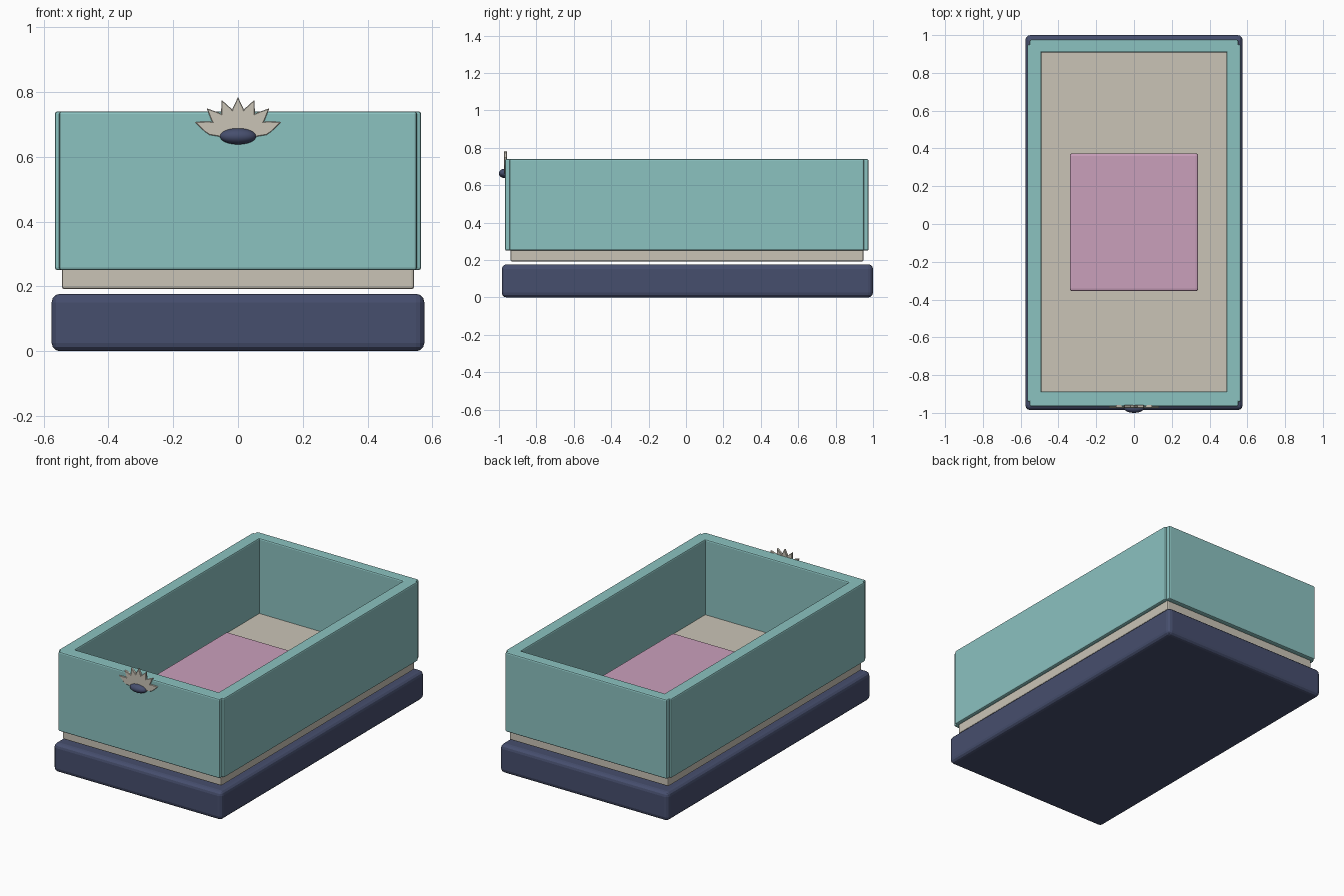
import bpy, bmesh, math
from mathutils import Matrix, Vector

cube = bpy.data.objects.get("Cube")
if cube:
    bpy.data.objects.remove(cube, do_unlink=True)


def material(name, color):
    m = bpy.data.materials.new(name)
    m.use_nodes = True
    m.diffuse_color = (*color, 1)
    m.node_tree.nodes["Principled BSDF"].inputs["Base Color"].default_value = (*color, 1)
    return m


TEAL = material("teal", (0.26, 0.54, 0.53))
CREAM = material("cream", (0.59, 0.55, 0.47))
NAVY = material("navy", (0.062, 0.077, 0.155))
PINK = material("pink", (0.59, 0.35, 0.50))


def add_object(name, bm, mat):
    bmesh.ops.recalc_face_normals(bm, faces=bm.faces)
    mesh = bpy.data.meshes.new(name)
    bm.to_mesh(mesh)
    bm.free()
    mesh.materials.append(mat)
    ob = bpy.data.objects.new(name, mesh)
    bpy.context.collection.objects.link(ob)
    return ob


def box(name, low, high, mat, bevel, segments=2):
    """Bevelled box between two opposite corners."""
    low, high = Vector(low), Vector(high)
    bm = bmesh.new()
    bmesh.ops.create_cube(bm, size=1)
    bmesh.ops.scale(bm, vec=high - low, verts=bm.verts)
    bmesh.ops.translate(bm, vec=(low + high) / 2, verts=bm.verts)
    ob = add_object(name, bm, mat)
    mod = ob.modifiers.new("Bevel", "BEVEL")
    mod.width, mod.segments = bevel, segments
    return ob


# Plinth, floor slab and cushion
box("base", (-0.575, -0.985, 0), (0.575, 1.0, 0.177), NAVY, 0.026, 3)
box("floor_slab", (-0.543, -0.938, 0.192), (0.543, 0.948, 0.276), CREAM, 0.007)
box("cushion", (-0.34, -0.356, 0.274), (0.34, 0.374, 0.41), PINK, 0.014, 3)

# Four walls: end panels stand a little proud of the side panels
BOTTOM, TOP = 0.25, 0.74
box("front_wall", (-0.552, -0.967, BOTTOM), (0.552, -0.888, TOP), TEAL, 0.008)
box("back_wall", (-0.552, 0.908, BOTTOM), (0.552, 0.976, TOP), TEAL, 0.008)
for side, name in ((1, "left_wall"), (-1, "right_wall")):
    xs = sorted((side * 0.49, side * 0.565))
    box(name, (xs[0], -0.943, BOTTOM), (xs[1], 0.951, TOP), TEAL, 0.008)

# Fan of seven pointed petals on the front rim
for i in range(-3, 4):
    length = 0.128 + 0.0017 * i * i
    outline = [(-0.007, 0.02), (0.007, 0.02), (0.021, 0.6 * length),
               (0.017, 0.72 * length), (0, length),
               (-0.017, 0.72 * length), (-0.021, 0.6 * length)]
    bm = bmesh.new()
    face = bm.faces.new([bm.verts.new((x, -0.973, z)) for x, z in outline])
    side = bmesh.ops.extrude_face_region(bm, geom=[face])["geom"]
    moved = [v for v in side if isinstance(v, bmesh.types.BMVert)]
    bmesh.ops.translate(bm, vec=(0, 0.016, 0), verts=moved)
    turn = Matrix.Rotation(math.radians(23 * i), 4, "Y")
    bmesh.ops.transform(bm, matrix=Matrix.Translation((0, 0, 0.656)) @ turn, verts=bm.verts)
    petal = add_object(f"petal_{i + 4}", bm, CREAM)
    mod = petal.modifiers.new("Bevel", "BEVEL")
    mod.width, mod.segments = 0.002, 1

# Rounded boss under the petals
bm = bmesh.new()
bmesh.ops.create_uvsphere(bm, u_segments=32, v_segments=16, radius=1)
bmesh.ops.scale(bm, vec=(0.056, 0.03, 0.025), verts=bm.verts)
bmesh.ops.translate(bm, vec=(0, -0.97, 0.663), verts=bm.verts)
boss = add_object("petal_boss", bm, NAVY)
for p in boss.data.polygons:
    p.use_smooth = True
